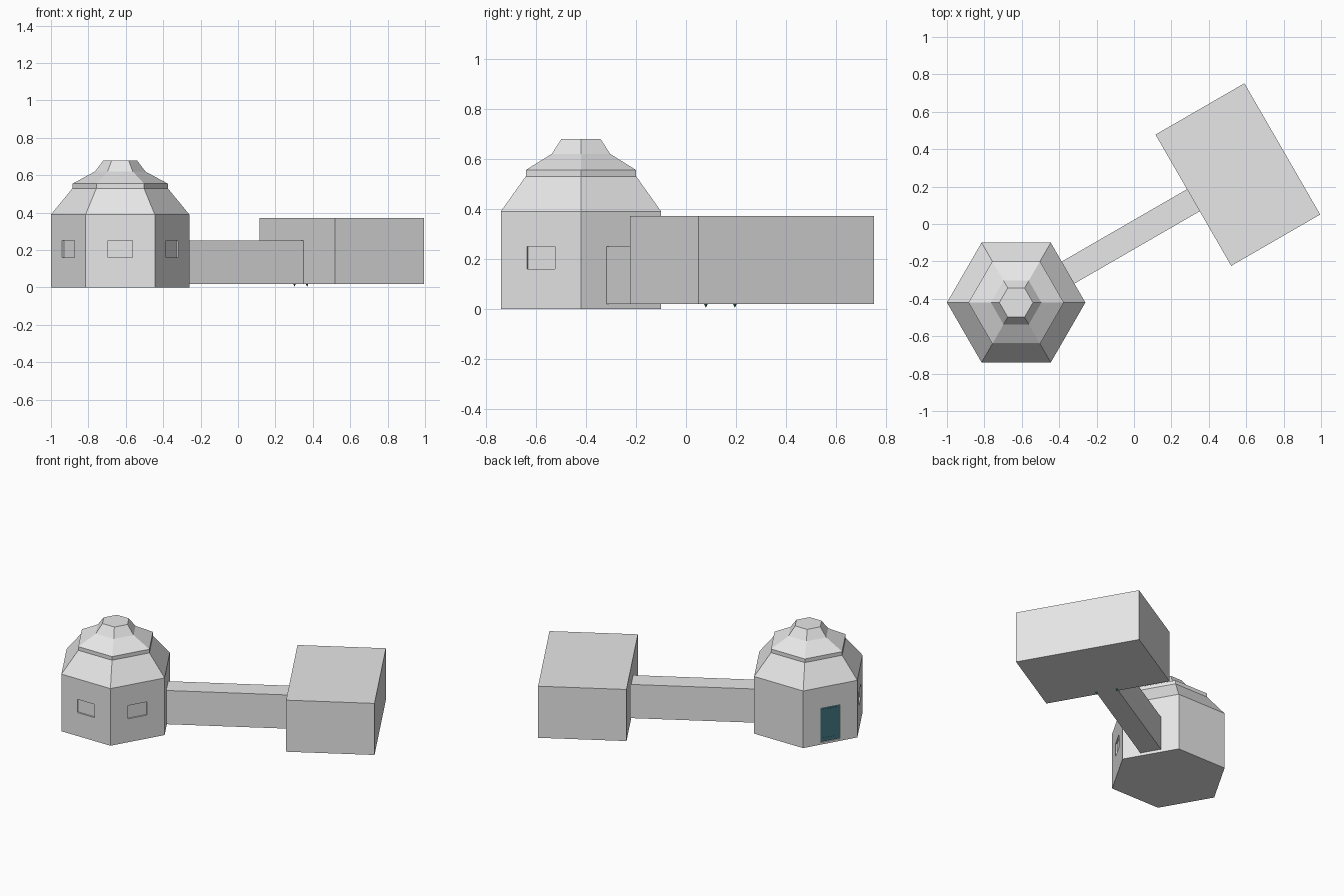
import bpy
import bmesh
from math import radians, cos, sin
from mathutils import Matrix, Vector

default = bpy.data.objects.get("Cube")
if default:
    bpy.data.objects.remove(default, do_unlink=True)

TOWER = Vector((-0.63, -0.42, 0))
RADIUS = 0.37
APOTHEM = RADIUS * cos(radians(30))
OPENING = 0.13          # width of door and windows
RECESS = 0.01


def material(name, colour):
    m = bpy.data.materials.new(name)
    m.use_nodes = True
    m.diffuse_color = (*colour, 1)
    m.node_tree.nodes["Principled BSDF"].inputs["Base Color"].default_value = (*colour, 1)
    return m


grey = material("pale grey", (0.8, 0.8, 0.8))
teal = material("dark teal", (0.05, 0.18, 0.21))


def finish(name, bm, mat):
    bmesh.ops.recalc_face_normals(bm, faces=bm.faces)
    mesh = bpy.data.meshes.new(name)
    bm.to_mesh(mesh)
    bm.free()
    mesh.materials.append(mat)
    obj = bpy.data.objects.new(name, mesh)
    bpy.context.collection.objects.link(obj)
    return obj


def box(name, angle, u, v, z, mat):
    """Box in the tower's frame: u outward along angle, v sideways, z up (ranges)."""
    spans = (u, v, z)
    centre = Vector([(a + b) / 2 for a, b in spans])
    size = [b - a for a, b in spans]
    bm = bmesh.new()
    place = (Matrix.Translation(TOWER) @ Matrix.Rotation(radians(angle), 4, "Z")
             @ Matrix.Translation(centre) @ Matrix.Diagonal((*size, 1)))
    bmesh.ops.create_cube(bm, size=1, matrix=place)
    return finish(name, bm, mat)


# Six-sided tower with stepped roof, lofted from (radius, height) rings
profile = [(RADIUS, 0), (RADIUS, 0.39), (0.255, 0.53), (0.255, 0.555),
           (0.135, 0.62), (0.09, 0.68)]
bm = bmesh.new()
rings = [[bm.verts.new(TOWER + Vector((r * cos(radians(60 * i)), r * sin(radians(60 * i)), z)))
          for i in range(6)] for r, z in profile]
for low, high in zip(rings, rings[1:]):
    for i in range(6):
        j = (i + 1) % 6
        bm.faces.new((low[i], low[j], high[j], high[i]))
bm.faces.new(rings[0])
bm.faces.new(rings[-1])
tower = finish("tower", bm, grey)

# Shallow recesses for three windows and the door
half = OPENING / 2
DOOR = 150
openings = [(210, 0.16), (270, 0.16), (330, 0.16), (DOOR, 0.015)]
for angle, sill in openings:
    cutter = box("opening_cutter", angle, (APOTHEM - RECESS, APOTHEM + 0.02),
                 (-half, half), (sill, 0.25), grey)
    cutter.hide_render = True
    cut = tower.modifiers.new("opening", "BOOLEAN")
    cut.operation = "DIFFERENCE"
    cut.solver = "EXACT"
    cut.object = cutter
    bpy.context.view_layer.objects.active = tower
    bpy.ops.object.modifier_apply(modifier=cut.name)
    bpy.data.objects.remove(cutter, do_unlink=True)

# Door panel with a slim raised border
back = APOTHEM - RECESS
box("door", DOOR, (back - 0.001, back + 0.003), (-half, half), (0.015, 0.25), teal)
for side, name in ((-1, "right"), (1, "left")):
    edges = sorted((side * (half - 0.022), side * (half - 0.012)))
    box("door_trim_" + name, DOOR, (back, back + 0.005), edges, (0.03, 0.235), teal)
for name, z in (("bottom", 0.03), ("top", 0.225)):
    box("door_trim_" + name, DOOR, (back, back + 0.005),
        (-half + 0.022, half - 0.022), (z, z + 0.01), teal)

# Corridor and hall, in line with the tower's back left wall
box("corridor", 30, (APOTHEM - 0.002, 1.096), (-0.068, 0.068), (0.02, 0.25), grey)
box("hall", 30, (1.094, 1.643), (-0.405, 0.405), (0.02, 0.372), grey)

# Small pointed feet under the hall entrance
for side, name in ((-1, "right"), (1, "left")):
    bm = bmesh.new()
    spot = Matrix.Rotation(radians(30), 4, "Z") @ Vector((1.115, side * 0.067, 0.0135))
    bmesh.ops.create_cone(bm, cap_ends=True, segments=4, radius1=0.001, radius2=0.008,
                          depth=0.015, matrix=Matrix.Translation(TOWER + spot))
    finish("entrance_foot_" + name, bm, teal)
